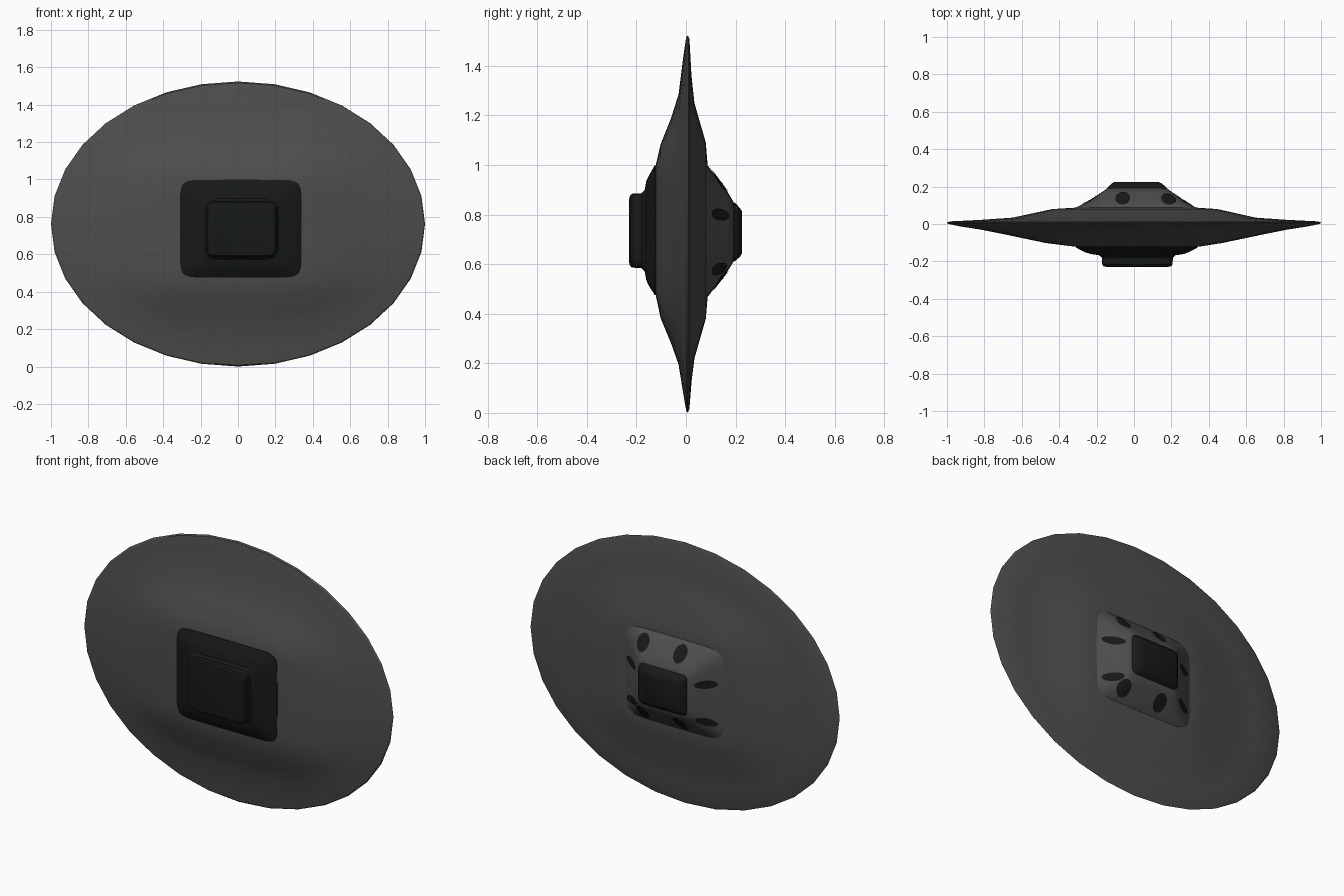
import bpy, bmesh, math
from mathutils import Vector
from mathutils.bvhtree import BVHTree

if "Cube" in bpy.data.objects:
    bpy.data.objects.remove(bpy.data.objects["Cube"])

SIDES = 32


def material(name, rgb):
    m = bpy.data.materials.new(name)
    m.diffuse_color = (*rgb, 1)
    m.use_nodes = True
    m.node_tree.nodes["Principled BSDF"].inputs["Base Color"].default_value = m.diffuse_color
    return m


HULL = material("hull_grey", (0.075, 0.075, 0.075))
DARK = material("dark_panel", (0.008, 0.010, 0.008))


def finish(bm, name, mat, angle=30):
    mesh = bpy.data.meshes.new(name)
    bm.to_mesh(mesh)
    bm.free()
    ob = bpy.data.objects.new(name, mesh)
    bpy.context.collection.objects.link(ob)
    mesh.materials.append(mat)
    bpy.ops.object.select_all(action='DESELECT')
    ob.select_set(True)
    bpy.context.view_layer.objects.active = ob
    bpy.ops.object.shade_smooth_by_angle(angle=math.radians(angle))
    return ob


def power(v, n):
    return math.copysign(abs(v) ** (2 / n), v)


def loft(name, rings, mat, angle=30):
    """Skin superellipse rings (y, centre x, centre z, half x, half z, squareness)."""
    bm = bmesh.new()
    loops = []
    for y, cx, cz, hx, hz, n in rings:
        loops.append([bm.verts.new((cx + hx * power(math.cos(a), n), y,
                                    cz + hz * power(math.sin(a), n)))
                      for a in (2 * math.pi * i / SIDES for i in range(SIDES))])
    for a, b in zip(loops, loops[1:]):
        for i in range(SIDES):
            j = (i + 1) % SIDES
            bm.faces.new((a[i], a[j], b[j], b[i]))
    bm.faces.new(loops[0])
    bm.faces.new(loops[-1])
    bmesh.ops.recalc_face_normals(bm, faces=bm.faces)
    return finish(bm, name, mat, angle)


# Thin oval saucer whose sections turn square toward the middle
loft("saucer_disc", [
    (-0.122, 0.015, 0.737, 0.325, 0.262, 9),
    (-0.102, 0.00, 0.733, 0.47, 0.352, 4.5),
    (-0.060, 0.00, 0.735, 0.67, 0.455, 3),
    (-0.030, 0.00, 0.740, 0.82, 0.545, 2.4),
    (-0.011, 0.00, 0.757, 0.94, 0.68, 2.1),
    (0.001, 0.00, 0.762, 0.993, 0.755, 2),
    (0.008, 0.00, 0.762, 1.00, 0.762, 2),
    (0.014, 0.00, 0.762, 0.985, 0.745, 2),
    (0.022, 0.00, 0.742, 0.82, 0.62, 2.2),
    (0.034, 0.00, 0.735, 0.65, 0.515, 2.8),
    (0.080, 0.005, 0.735, 0.44, 0.355, 4),
    (0.087, 0.010, 0.733, 0.33, 0.268, 7),
], HULL)

# Dark stepped hatch on the front
loft("front_hatch", [
    (-0.115, 0.015, 0.737, 0.325, 0.262, 10),
    (-0.126, 0.015, 0.737, 0.325, 0.262, 10),
    (-0.150, 0.015, 0.735, 0.280, 0.222, 9),
    (-0.160, 0.017, 0.735, 0.250, 0.200, 9),
    (-0.167, 0.018, 0.735, 0.205, 0.163, 9),
    (-0.180, 0.018, 0.735, 0.190, 0.151, 9),
    (-0.217, 0.018, 0.735, 0.188, 0.149, 9),
    (-0.226, 0.018, 0.735, 0.180, 0.142, 9),
    (-0.229, 0.018, 0.735, 0.165, 0.130, 9),
], DARK)

# Square-based cabin on the back
cabin = loft("rear_cabin", [
    (0.080, 0.010, 0.733, 0.330, 0.268, 8),
    (0.090, 0.010, 0.733, 0.318, 0.262, 7),
    (0.125, 0.015, 0.733, 0.250, 0.215, 6),
    (0.165, 0.016, 0.732, 0.195, 0.165, 6),
    (0.192, 0.016, 0.730, 0.158, 0.120, 8),
], HULL, 40)

# Dark cap closing the cabin
loft("rear_cap", [
    (0.188, 0.016, 0.730, 0.160, 0.122, 9),
    (0.198, 0.016, 0.730, 0.155, 0.117, 9),
    (0.218, 0.014, 0.728, 0.132, 0.098, 9),
    (0.225, 0.013, 0.728, 0.115, 0.086, 9),
], DARK)

# Eight dark oval windows laid over the cabin slopes
tree = BVHTree.FromPolygons([v.co for v in cabin.data.vertices],
                            [p.vertices for p in cabin.data.polygons])


def window(name, x, z, along_x):
    out = Vector((x - 0.015, z - 0.733))
    # lean the long axis part-way between the side's normal and the radial
    axis = Vector((math.copysign(1, out.x), 0)) if along_x else Vector((0, math.copysign(1, out.y)))
    axis = (axis + 0.6 * out.normalized()).normalized()
    side = Vector((-axis.y, axis.x))
    length, width = (0.055, 0.024) if along_x else (0.044, 0.040)
    bm = bmesh.new()

    def on_cabin(p):
        hit, normal, _, _ = tree.ray_cast(Vector((p.x, 1, p.y)), Vector((0, -1, 0)))
        if hit is None:
            return bm.verts.new((p.x, 0.09, p.y))
        return bm.verts.new(hit + normal * 0.004)

    centre = Vector((x, z))
    hub = on_cabin(centre)
    rings = []
    for s in (0.5, 1.0):
        rings.append([on_cabin(centre + s * (axis * length * math.cos(a) + side * width * math.sin(a)))
                      for a in (math.tau * i / 16 for i in range(16))])
    for i in range(16):
        j = (i + 1) % 16
        bm.faces.new((hub, rings[0][j], rings[0][i]))
        bm.faces.new((rings[0][i], rings[0][j], rings[1][j], rings[1][i]))
    bmesh.ops.recalc_face_normals(bm, faces=bm.faces)
    if sum(f.normal.y for f in bm.faces) < 0:
        bmesh.ops.reverse_faces(bm, faces=bm.faces)
    finish(bm, name, DARK)


for x, label in ((-0.225, "left"), (0.255, "right")):
    for z, level in ((0.80, "upper"), (0.58, "lower")):
        window(f"window_{label}_{level}", x, z, True)
for z, label in ((0.935, "top"), (0.535, "bottom")):
    for x, level in ((-0.06, "left"), (0.185, "right")):
        window(f"window_{label}_{level}", x, z, False)
